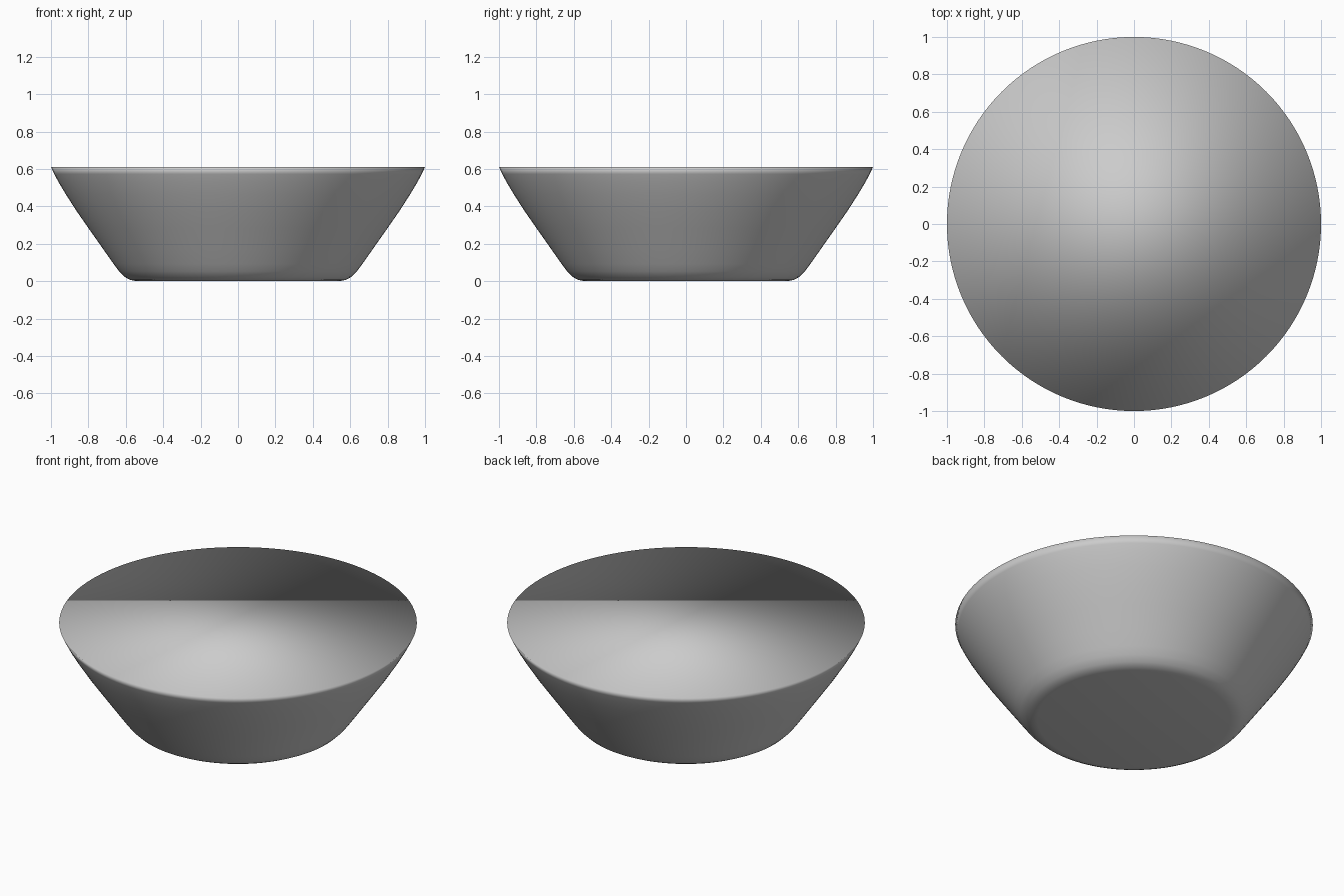
import bpy, bmesh, math

if "Cube" in bpy.data.objects:
    bpy.data.objects.remove(bpy.data.objects["Cube"])

SEGS = 128
# outer profile (radius, height) from base edge to rim
PROFILE = [(0.54, 0.0), (0.575, 0.006), (0.605, 0.022), (0.635, 0.052),
           (0.665, 0.092), (0.72, 0.17), (0.80, 0.284), (0.86, 0.37),
           (0.92, 0.463), (0.96, 0.53), (0.982, 0.572), (1.0, 0.61)]

bm = bmesh.new()
rings = [[bm.verts.new((r * math.cos(2 * math.pi * i / SEGS),
                        r * math.sin(2 * math.pi * i / SEGS), z))
          for i in range(SEGS)] for r, z in PROFILE]

# flared wall
for a, b in zip(rings, rings[1:]):
    for i in range(SEGS):
        j = (i + 1) % SEGS
        bm.faces.new((a[i], a[j], b[j], b[i]))

# flat base and flat filled top
bm.faces.new(rings[0][::-1])
bm.faces.new(rings[-1])

for f in bm.faces:
    f.smooth = True
mesh = bpy.data.meshes.new("bowl")
bm.to_mesh(mesh)
bm.free()
bowl = bpy.data.objects.new("bowl", mesh)
bpy.context.collection.objects.link(bowl)
